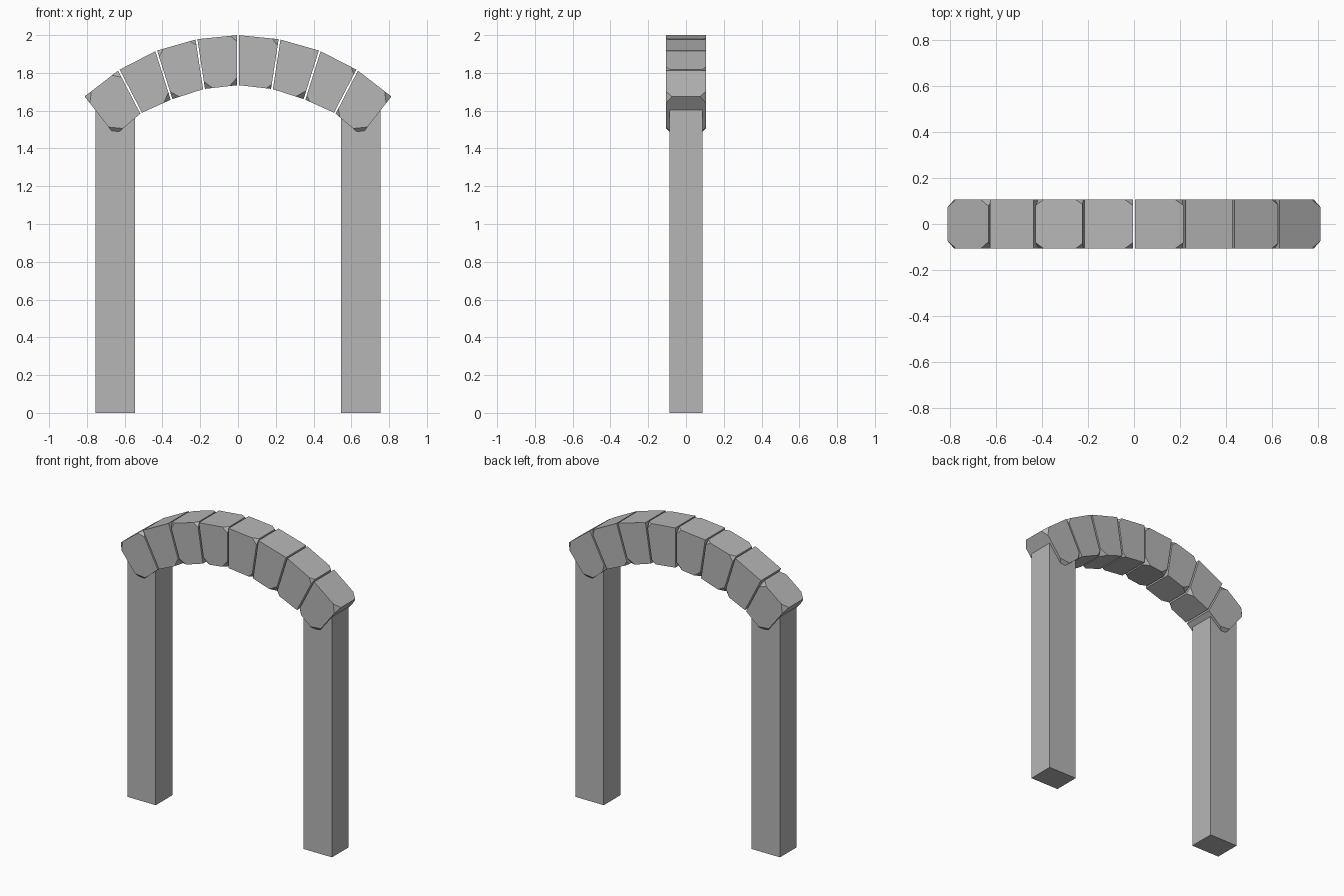
import bpy
import bmesh
from mathutils import Vector

cube = bpy.data.objects.get("Cube")
if cube:
    bpy.data.objects.remove(cube, do_unlink=True)

stone = bpy.data.materials.new("grey stone")
stone.use_nodes = True
colour = (0.47, 0.47, 0.47, 1)
stone.diffuse_color = colour
stone.node_tree.nodes["Principled BSDF"].inputs["Base Color"].default_value = colour


def hull_object(name, points):
    """Flat-faced convex solid around the given points."""
    bm = bmesh.new()
    for p in points:
        bm.verts.new(p)
    bmesh.ops.convex_hull(bm, input=bm.verts[:])
    bmesh.ops.dissolve_limit(bm, angle_limit=0.01, verts=bm.verts[:], edges=bm.edges[:])
    bmesh.ops.recalc_face_normals(bm, faces=bm.faces[:])
    mesh = bpy.data.meshes.new(name)
    bm.to_mesh(mesh)
    bm.free()
    mesh.materials.append(stone)
    obj = bpy.data.objects.new(name, mesh)
    bpy.context.collection.objects.link(obj)


# Pillars
for side, sign in (("left", 1), ("right", -1)):
    hull_object(side + "_pillar", [(sign * x, y, z) for x in (0.545, 0.755)
                                   for y in (-0.088, 0.088) for z in (0, 1.62)])

# Half of the arch: outer and inner ends of each joint, from crown to springing
OUTER = [(0, 2.0), (0.22, 1.978), (0.433, 1.917), (0.631, 1.815), (0.812, 1.675)]
INNER = [(0, 1.735), (0.18, 1.715), (0.352, 1.66), (0.513, 1.587), (0.651, 1.47)]
HALF_DEPTH = 0.106
GAP = 0.005


def joint(i):
    sign = 1 if i >= 0 else -1
    return [Vector((sign * x, 0, z)) for x, z in (OUTER[abs(i)], INNER[abs(i)])]


# Chipped corners of each stone, left to right: size per corner
CHIPS = [
    {"TL": 0.045, "TR": 0.04, "BL": 0.055},
    {"BR": 0.04},
    {"TL": 0.035, "TR": 0.03, "BL": 0.04},
    {"TR": 0.035, "BL": 0.04, "BR": 0.04},
    {"TR": 0.035, "BR": 0.025},
    {"BR": 0.045},
    {"TR": 0.03, "BL": 0.025},
    {"TR": 0.045, "BL": 0.03, "BR": 0.055},
]

# Arch stones
for n, chips in enumerate(CHIPS):
    tl, bl = joint(n - 4)
    tr, br = joint(n - 3)
    across = (tr - tl).normalized()
    if n > 0:
        tl, bl = tl + across * GAP, bl + across * GAP
    if n < 7:
        tr, br = tr - across * GAP, br - across * GAP
    corners = {"TL": (tl, tr, bl), "TR": (tr, tl, br),
               "BL": (bl, br, tl), "BR": (br, bl, tr)}
    points = []
    for y in (-1, 1):
        face = Vector((0, y * HALF_DEPTH, 0))
        for key, (corner, along, radial) in corners.items():
            size = chips.get(key)
            if size is None:
                points.append(corner + face)
                continue
            points += [corner + face + (along - corner).normalized() * size,
                       corner + face + (radial - corner).normalized() * size,
                       corner + face - Vector((0, y * size * 0.7, 0))]
    hull_object(f"arch_stone_{n + 1}", points)
